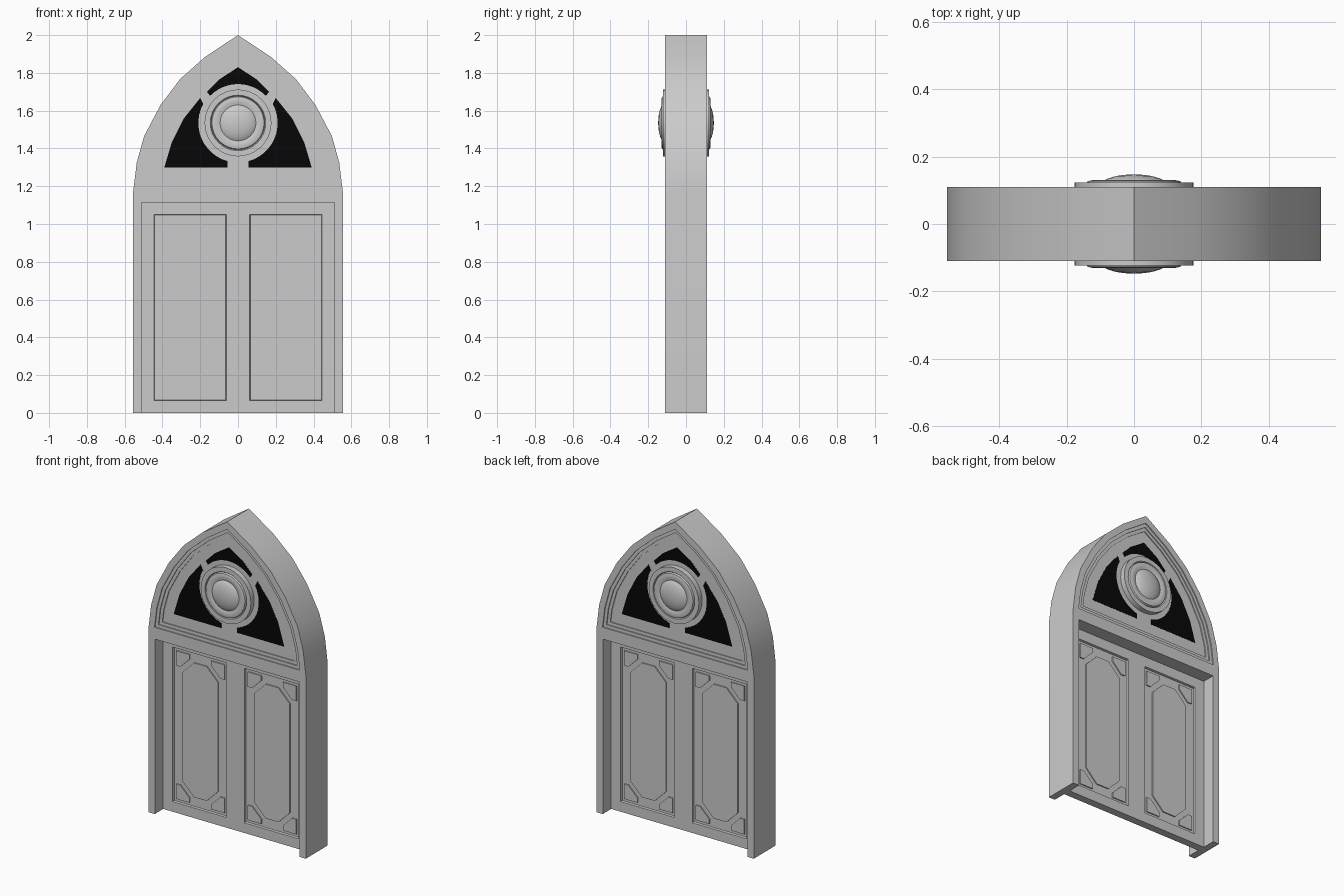
import bpy, bmesh, math
from mathutils import Vector

if "Cube" in bpy.data.objects:
    bpy.data.objects.remove(bpy.data.objects["Cube"])

black = bpy.data.materials.new("dark_glass")
black.diffuse_color = (0.002, 0.002, 0.002, 1)
black.use_nodes = True
black.node_tree.nodes["Principled BSDF"].inputs["Base Color"].default_value = black.diffuse_color


def loft(name, rings, mat=None):
    """Closed solid through (outline points, y) rings of equal length."""
    bm = bmesh.new()
    loops = [[bm.verts.new((x, y, z)) for x, z in pts] for pts, y in rings]
    n = len(loops[0])
    for a, b in zip(loops, loops[1:]):
        for i in range(n):
            j = (i + 1) % n
            bm.faces.new((a[i], a[j], b[j], b[i]))
    bm.faces.new(loops[0])
    bm.faces.new(loops[-1])
    bmesh.ops.recalc_face_normals(bm, faces=bm.faces)
    if bm.calc_volume(signed=True) < 0:
        bmesh.ops.reverse_faces(bm, faces=bm.faces)
    me = bpy.data.meshes.new(name)
    bm.to_mesh(me)
    bm.free()
    ob = bpy.data.objects.new(name, me)
    bpy.context.collection.objects.link(ob)
    if mat:
        me.materials.append(mat)
    return ob


def prism(name, pts, y0, y1, mat=None):
    return loft(name, [(pts, y0), (pts, y1)], mat)


def select(ob):
    bpy.ops.object.select_all(action='DESELECT')
    bpy.context.view_layer.objects.active = ob
    ob.select_set(True)


def cut(ob, cutter):
    select(ob)
    m = ob.modifiers.new("cut", 'BOOLEAN')
    m.operation, m.solver, m.object = 'DIFFERENCE', 'EXACT', cutter
    bpy.ops.object.modifier_apply(modifier=m.name)
    bpy.data.objects.remove(cutter)


def smooth(ob):
    select(ob)
    bpy.ops.object.shade_smooth_by_angle(angle=math.radians(30))


def inset(pts, d):
    """Mitred inward offset of a clockwise outline."""
    out = []
    for i, p in enumerate(pts):
        p = Vector(p)
        a = (p - Vector(pts[i - 1])).normalized()
        b = (Vector(pts[(i + 1) % len(pts)]) - p).normalized()
        na, nb = Vector((-a.y, a.x)) * -1, Vector((-b.y, b.x)) * -1
        out.append(tuple(p + (na + nb) * d / (1 + na.dot(nb))))
    return out


def rect(x0, x1, z0, z1):
    return [(x0, z0), (x0, z1), (x1, z1), (x1, z0)]


def flip(pts):
    return [(-x, z) for x, z in reversed(pts)]


# Pointed arch frame with door opening
half = [(-.555, 1.17), (-.536, 1.325), (-.497, 1.466), (-.41, 1.63),
        (-.307, 1.767), (-.175, 1.884)]
arch = half + [(0, 2)] + flip(half)
frame = prism("arch_frame", [(-.555, 0)] + arch + [(.555, 0), (.51, 0), (.51, 1.115),
              (-.51, 1.115), (-.51, 0)], -.11, .11)

# Stepped recess in the arch, front and back
tym = [(-.557, 1.15)] + arch[1:-1] + [(.557, 1.15)]
l1, l2, l3 = (inset(tym, d) for d in (.04, .06, .08))
for s in (-1, 1):
    cut(frame, loft("recess_cutter", [(l1, s * .2), (l1, s * .103), (l2, s * .103),
                                      (l2, s * .096), (l3, s * .096), (l3, s * .09)]))
smooth(frame)

# Dark glass between the tracery bars
CZ = 1.535


def arc(r, a0, a1, n=12):
    angs = [math.radians(a0 + (a1 - a0) * i / n) for i in range(n + 1)]
    return [(r * math.cos(a), CZ + r * math.sin(a)) for a in angs]


side = [(-.055, 1.30), (-.39, 1.30), (-.35, 1.434), (-.286, 1.56),
        (-.2, 1.667)] + arc(.21, 151.5, 254.8)
top = [(-.164, 1.70), (-.1, 1.765), (0, 1.83), (.1, 1.765), (.164, 1.70)] + arc(.206, 44, 136)

# Rosette profile as (radius, y)
prof = [(.177, .08), (.177, .123), (.147, .123), (.142, .115), (.138, .127), (.125, .13),
        (.11, .129), (.095, .125), (.088, .13), (.075, .136), (.055, .142), (.03, .146),
        (.008, .147)]
for s, tag in ((-1, "front"), (1, "back")):
    for pts, part in ((side, "left"), (flip(side), "right"), (top, "top")):
        prism(f"glass_{part}_{tag}", pts, s * .085, s * .091, black)
    smooth(loft("rosette_" + tag, [(arc(r, 0, 348.75, 31), s * y) for r, y in prof]))

# Recessed door
door = prism("door", rect(-.51, .51, 0, 1.115), -.025, .025)
PX, PZ, HW, HH = .253, .5575, .191, .4925      # panel centre and half size
octa_w, octa_h, ch = .125, .428, .08
for s, tag in ((-1, "front"), (1, "back")):
    for cx in (-PX, PX):
        outer = rect(cx - HW, cx + HW, PZ - HH, PZ + HH)
        inner = inset(outer, .003)
        cut(door, loft("panel_cutter", [(outer, s * .06), (outer, s * .025), (inner, s * .012)]))
        # Raised eight-sided field
        q = [(-octa_w, octa_h - ch), (-octa_w + ch, octa_h)]
        q = q + flip(q)
        q = q + [(-x, -z) for x, z in q]
        prism("panel_field_" + tag, [(cx + x, PZ + z) for x, z in q], s * .008, s * .019)
        # Corner blocks
        k = [(0, 0), (.095, 0), (.095, .03), (.03, .095), (0, .095)]
        for sx in (-1, 1):
            for sz in (-1, 1):
                pts = [(cx + sx * (HW - .02 - x), PZ + sz * (HH - .02 - z)) for x, z in k]
                prism("panel_corner_" + tag, pts, s * .008, s * .019)
